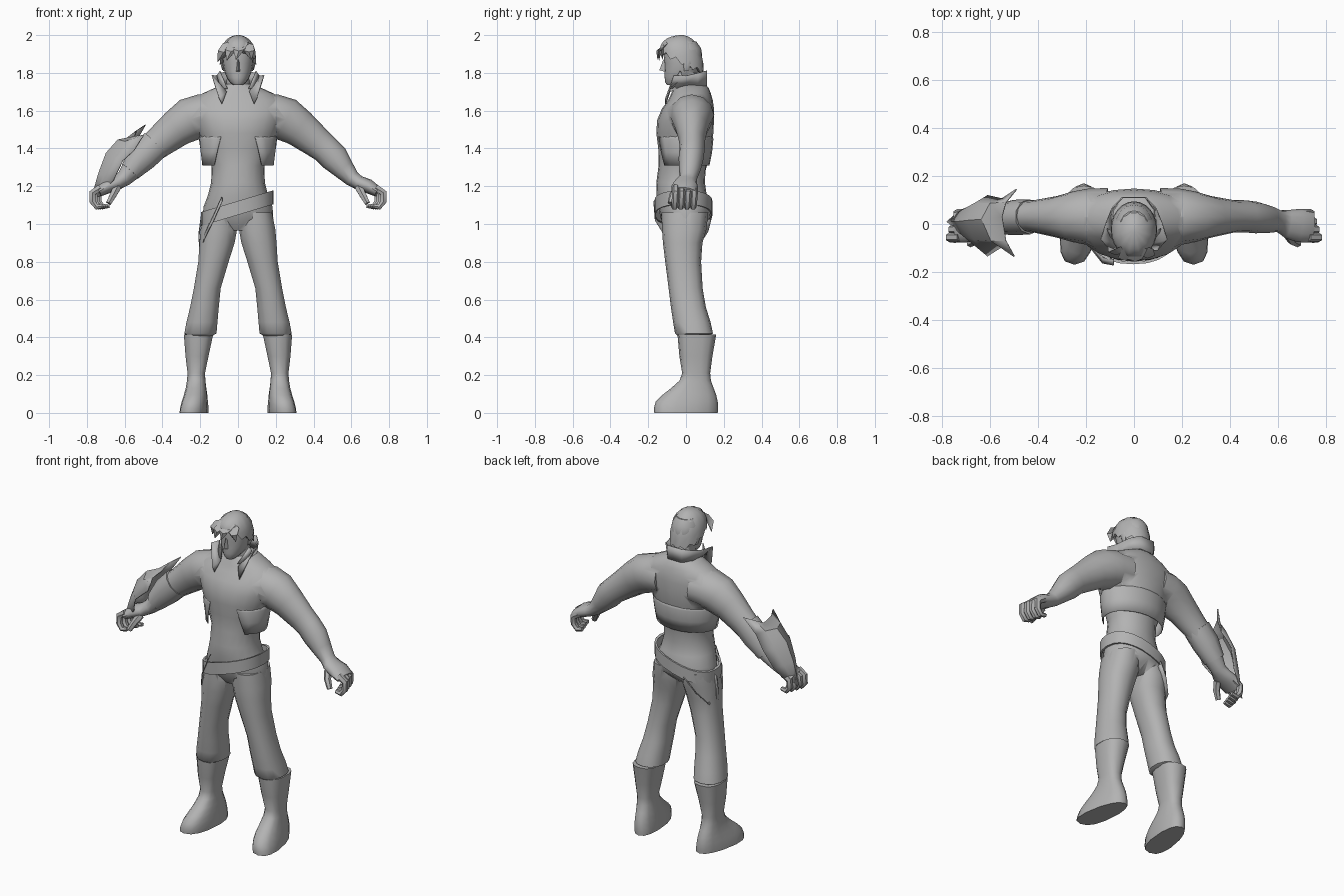
import bpy, bmesh, math
from mathutils import Vector

grey = bpy.data.materials.new("plain_grey")
grey.diffuse_color = (0.45, 0.45, 0.45, 1)


def smooth(ob, angle):
    bpy.ops.object.select_all(action='DESELECT')
    bpy.context.view_layer.objects.active = ob
    ob.select_set(True)
    bpy.ops.object.shade_smooth_by_angle(angle=math.radians(angle))


def skin(name, rows, closed=True, caps=True, thick=0, angle=50, mirror=False):
    """Join rows of points into a surface; rings are closed, shells are open."""
    bm = bmesh.new()
    for s in ((1, -1) if mirror else (1,)):
        vs = [[bm.verts.new((p[0] * s, p[1], p[2])) for p in r] for r in rows]
        n = len(rows[0])
        for a, b in zip(vs, vs[1:]):
            for i in range(n if closed else n - 1):
                j = (i + 1) % n
                bm.faces.new((a[i], a[j], b[j], b[i]))
        if closed and caps:
            bm.faces.new(vs[0][::-1])
            bm.faces.new(vs[-1])
    bmesh.ops.recalc_face_normals(bm, faces=bm.faces[:])
    me = bpy.data.meshes.new(name)
    bm.to_mesh(me)
    bm.free()
    me.materials.append(grey)
    ob = bpy.data.objects.new(name, me)
    bpy.context.collection.objects.link(ob)
    if thick:
        m = ob.modifiers.new("thickness", 'SOLIDIFY')
        m.thickness, m.offset = thick, 0
    smooth(ob, angle)
    return ob


def merge(base, parts, angle):
    """Fuse closed parts into one skin without inner walls."""
    bpy.context.view_layer.objects.active = base
    for p in parts:
        m = base.modifiers.new("fuse", 'BOOLEAN')
        m.operation, m.solver, m.object = 'UNION', 'EXACT', p
        bpy.ops.object.modifier_apply(modifier=m.name)
        bpy.data.objects.remove(p)
    smooth(base, angle)


def box_ring(z, x0, x1, y0, y1, n=14, p=2.3):
    """Rounded horizontal ring filling the given extents."""
    pts = []
    for i in range(n):
        a = 2 * math.pi * i / n + math.pi / 2
        c, s = math.cos(a), math.sin(a)
        c, s = (math.copysign(abs(v) ** (2 / p), v) for v in (c, s))
        pts.append(((x0 + x1) / 2 + (x1 - x0) / 2 * c, (y0 + y1) / 2 + (y1 - y0) / 2 * s, z))
    return pts


def tube(name, path, n=10, mirror=False, side=1):
    """Path of (x, y, z, half depth, half height)."""
    P = [Vector(p[:3]) for p in path]
    rows = []
    for i, p in enumerate(path):
        t = (P[min(i + 1, len(P) - 1)] - P[max(i - 1, 0)]).normalized()
        v = t.cross(Vector((0, 1, 0))).normalized()
        u = v.cross(t)
        ring = [P[i] + u * p[3] * math.cos(k * math.tau / n) + v * p[4] * math.sin(k * math.tau / n)
                for k in range(n)]
        rows.append([(q.x * side, q.y, q.z) for q in ring])
    return skin(name, rows, mirror=mirror)


def arc(z, rx, y0, y1, gap, n=19):
    """Horizontal arc open at the front by the gap angle on each side."""
    out = []
    for i in range(n):
        a = math.radians(-90 + gap + (360 - 2 * gap) * i / (n - 1))
        out.append((rx * math.cos(a), (y0 + y1) / 2 + (y1 - y0) / 2 * math.sin(a), z))
    return out


# Torso from pelvis to neck, with the closed upper part of the jacket
body = [(.965, .07, -.09, .06), (1.03, .187, -.135, .128), (1.09, .183, -.145, .135),
        (1.15, .16, -.155, .11), (1.22, .142, -.157, .1), (1.31, .14, -.145, .105),
        (1.4, .175, -.147, .125), (1.48, .21, -.157, .145), (1.55, .235, -.153, .148),
        (1.61, .26, -.128, .148), (1.655, .24, -.095, .142), (1.69, .19, -.078, .132),
        (1.72, .125, -.065, .12), (1.74, .08, -.055, .1)]
torso = skin("body", [box_ring(z, -r, r, a, b, 20, 2.1) for z, r, a, b in body])

# Arms
arm = [(.11, .03, 1.58, .12, .105), (.19, .03, 1.575, .118, .113), (.255, .03, 1.553, .106, .116),
       (.325, .03, 1.507, .086, .1), (.415, .032, 1.435, .068, .084), (.465, .032, 1.395, .067, .077),
       (.51, .027, 1.35, .066, .077), (.56, .02, 1.29, .058, .058), (.605, .012, 1.24, .046, .043),
       (.64, .0, 1.218, .06, .038), (.69, -.006, 1.2, .07, .038), (.74, -.012, 1.17, .066, .028)]
arms = tube("arms", arm, 12, True)

# Trousers
leg = [(1.06, .012, .182, -.13, .118), (.97, .003, .2, -.127, .108), (.9, .016, .206, -.122, .087),
       (.8, .048, .212, -.11, .08), (.66, .09, .235, -.092, .088), (.56, .1, .255, -.08, .105),
       (.48, .107, .275, -.068, .13), (.42, .112, .286, -.058, .143), (.408, .135, .27, -.045, .12)]
legs = skin("trousers", [box_ring(*r) for r in leg], mirror=True)
merge(torso, [arms, legs], 75)

# Loose lower flaps of the open jacket
skin("jacket_flaps", [arc(1.31, .187, -.148, .122, 42), arc(1.38, .197, -.156, .136, 34),
                      arc(1.45, .206, -.158, .143, 27), arc(1.475, .2, -.148, .136, 25)],
     closed=False, thick=.004)

# Standing collar: narrow behind, flaring into wide points at the front
low = [(.085, -.108, 1.635), (.06, -.085, 1.7), (.088, -.02, 1.725), (.085, .06, 1.73), (.045, .11, 1.73)]
top = [(.1, -.108, 1.665), (.138, -.065, 1.787), (.118, 0, 1.785), (.092, .065, 1.8), (.05, .11, 1.812)]
skin("collar", [h + [(-x, y, z) for x, y, z in h[::-1]] for h in (low, top)],
     closed=False, thick=.005, angle=50)
skin("collar_points", [[(.055, -.085, 1.715), (.09, -.07, 1.72)], [(.095, -.03, 1.81), (.112, -.02, 1.785)]],
     closed=False, thick=.005, mirror=True)

# Four curled fingers and a thumb on each hand
for i in range(4):
    y, d = .044 - .033 * i, .011 * i - .02
    tube("finger", [(.715 + d, y, 1.192, .019, .022), (.757 + d, y, 1.165, .019, .02),
                    (.757 + d, y - .003, 1.118, .018, .018), (.735 + d, y - .006, 1.09, .018, .016),
                    (.7 + d, y - .006, 1.096, .014, .011)], 6, True)
tube("thumb", [(.64, -.035, 1.195, .022, .024), (.66, -.068, 1.155, .02, .02),
               (.685, -.083, 1.11, .015, .016)], 6, True)

# Pointed forearm guard and elbow cuff on one arm: rows of (tip, mid, ridge, mid, tip)
guard = [[(-.5, -.135, 1.47), (-.535, -.07, 1.465), (-.55, .03, 1.46), (-.535, .09, 1.495), (-.49, .145, 1.525)],
         [(-.55, -.095, 1.39), (-.595, -.07, 1.435), (-.635, .02, 1.445), (-.6, .085, 1.445), (-.55, .105, 1.42)],
         [(-.61, -.133, 1.335), (-.665, -.065, 1.355), (-.697, .015, 1.375), (-.665, .085, 1.355), (-.61, .118, 1.34)],
         [(-.66, -.075, 1.23), (-.71, -.05, 1.255), (-.738, .01, 1.265), (-.71, .06, 1.255), (-.66, .085, 1.23)],
         [(-.735, -.03, 1.145), (-.755, -.01, 1.15), (-.78, .01, 1.115), (-.755, .03, 1.15), (-.735, .05, 1.145)]]
skin("forearm_guard", guard, closed=False, thick=.006, angle=35)
tube("elbow_cuff", [(.435, .03, 1.425, .073, .086), (.5, .027, 1.36, .074, .084),
                    (.57, .02, 1.28, .062, .06)], 10, side=-1)

# Boots: shaft, ankle and long foot with a flat sole
boot = [(.415, .13, .288, -.045, .16), (.3, .155, .279, -.035, .14), (.21, .174, .268, -.02, .128),
        (.17, .172, .272, -.035, .132), (.13, .168, .278, -.08, .147), (.095, .163, .286, -.125, .16),
        (.06, .16, .295, -.16, .168), (.025, .156, .302, -.17, .17), (0, .157, .304, -.168, .168)]
rows = []
for r in boot:
    turn = .13 * max(0, (.2 - r[0]) / .2)
    # toes point outwards and the heel is narrower
    rows.append([(.225 + (x - .225) * (1 - max(0, y) * 10 * turn) - y * turn, y, z)
                 for x, y, z in box_ring(*r, p=2.6)])
skin("boots", rows, mirror=True)

# Slanted hip belt, turned in at both edges so it sits on the hips
rows = []
for h, k in ((-.036, .95), (-.037, 1), (.037, 1), (.036, .93)):
    rows.append([(x * k, -.014 + (y + .014) * k, 1.085 + .3 * x * k + h)
                 for x, y, z in box_ring(0, -.195, .188, -.168, .14, 24)])
skin("belt", rows, caps=False)


# Hanging straps beside the hip
def strap(name, pts, w=.012):
    skin(name, [[(x, y - w, z - w), (x, y + w, z + w)] for x, y, z in pts], closed=False, thick=.005)


strap("front_strap", [(-.085, -.16, 1.13), (-.13, -.152, 1.03), (-.18, -.09, .93), (-.2, -.03, .85)])
strap("side_strap", [(-.195, -.01, 1.03), (-.207, -.01, .94), (-.2, -.02, .84)], .01)
strap("back_strap", [(-.08, .125, 1.03), (-.14, .105, .95), (-.19, .06, .88), (-.2, -.02, .85)])

# Head with jaw, neck, nose and ears
head = [(1.735, .025, -.1, -.045), (1.75, .042, -.11, 0), (1.775, .06, -.113, .045),
        (1.81, .073, -.114, .07), (1.85, .081, -.114, .085), (1.89, .084, -.118, .086),
        (1.93, .08, -.115, .08), (1.965, .06, -.09, .055)]
skull = skin("head", [box_ring(z, -r, r, a, b, 16, 2.1) for z, r, a, b in head])
neck = skin("neck", [box_ring(1.68, -.07, .07, -.055, .085), box_ring(1.8, -.057, .057, -.045, .065)])
merge(skull, [neck], 50)
skin("nose", [[(-.014, -.1, 1.803), (0, -.141, 1.814), (.014, -.1, 1.803)],
              [(-.009, -.105, 1.87), (0, -.12, 1.87), (.009, -.105, 1.87)]], angle=80)
skin("ears", [box_ring(1.81, .066, .08, -.01, .015, 6), box_ring(1.85, .075, .094, -.015, .028, 6),
              box_ring(1.87, .076, .09, -.01, .025, 6)], mirror=True)

# Hair cap: low at the nape, fuller over the brow, with a zigzag hairline
rows = []
for t in (-1, 0, .3, .55, .75, .88, .96):
    row = []
    for i in range(24):
        a = math.tau * i / 24
        c, s = math.cos(a), math.sin(a)
        # the hairline drops smoothly from brow to nape
        edge = 1.855 - .055 * s + (.014 if i % 2 else -.012)
        f = math.sqrt(1 - max(t, 0) ** 2.4) * (.84 if t < 0 else 1)
        row.append((.097 * c * f, -.023 + .118 * s * f, edge + (2.0 - edge) * max(t, 0) + (.012 if t < 0 else 0)))
    rows.append(row)
rows.append([(p[0] * .3, -.025 + (p[1] + .025) * .3, 2.0) for p in rows[-1]])
skin("hair", rows, caps=True, angle=50)

# Swept fringe locks: (root x, root z, tip x, tip y, tip z)
for rx, rz, tx, ty, tz in ((-.045, 1.955, -.108, -.095, 1.86), (-.015, 1.96, -.06, -.142, 1.865),
                           (.02, 1.96, -.01, -.15, 1.87), (.045, 1.95, .07, -.122, 1.87)):
    root, tip = Vector((rx, -.105, rz)), Vector((tx, ty, tz))
    mid = (root + tip) / 2 + Vector((0, -.018, .01))
    rows = [[c + Vector((w * math.cos(k * math.tau / 4), w * .4 * math.sin(k * math.tau / 4),
                         w * .3 * math.sin(k * math.tau / 4))) for k in range(4)]
            for c, w in ((root, .036), (mid, .03), (tip, .002))]
    skin("fringe_lock", rows, angle=40)
